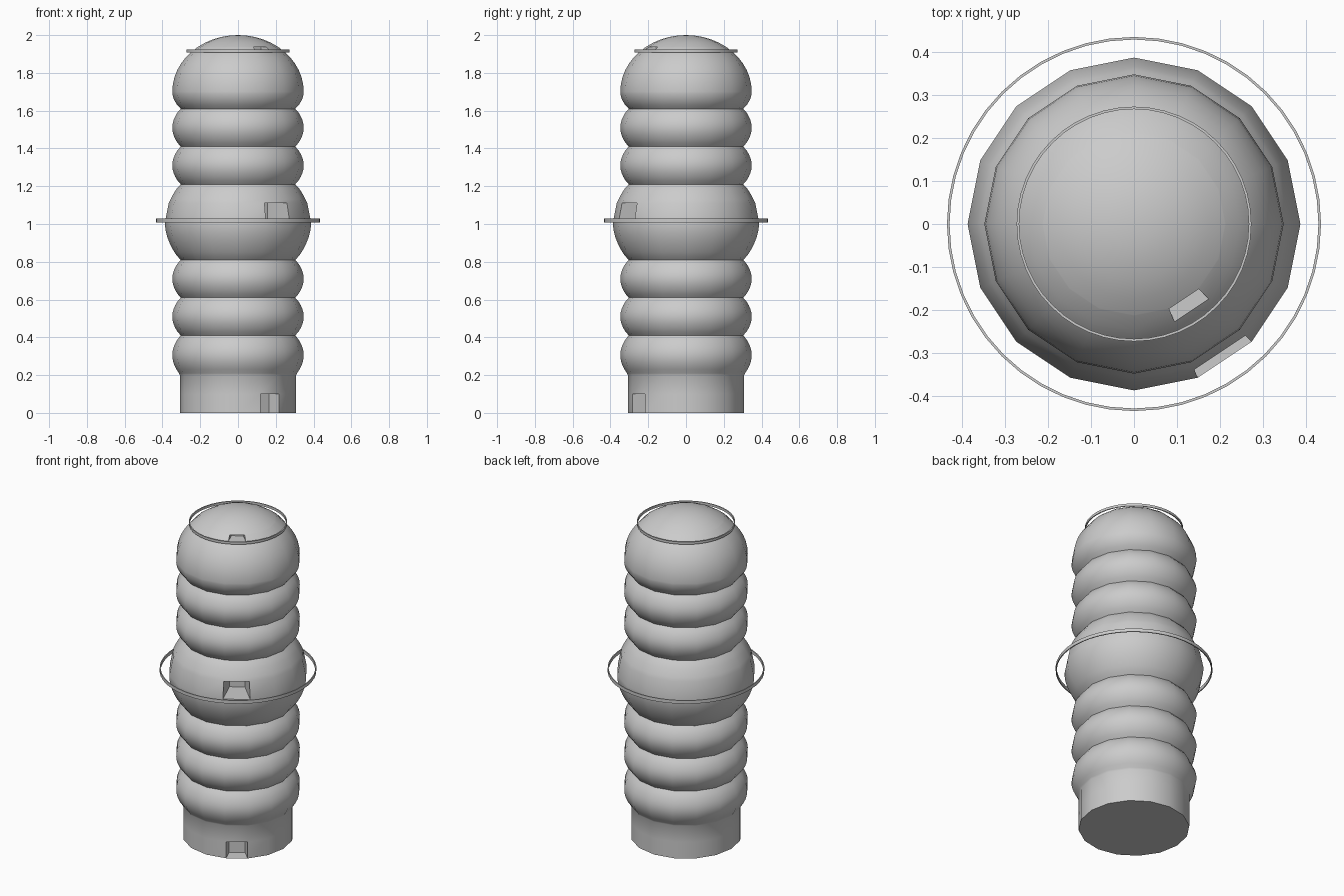
import bpy, bmesh
from math import sin, cos, pi, sqrt

if "Cube" in bpy.data.objects:
    bpy.data.objects.remove(bpy.data.objects["Cube"])

SIDES = 16
DOOR_SIDE = 13                      # facet holding the openings (front right)
OPENINGS = [(0.0, 0.10, 0.75), (1.01, 1.11, 0.6), (1.912, 1.937, 0.8)]  # z0, z1, depth scale


def finish(bm, name, angle):
    bmesh.ops.recalc_face_normals(bm, faces=bm.faces)
    me = bpy.data.meshes.new(name)
    bm.to_mesh(me)
    bm.free()
    ob = bpy.data.objects.new(name, me)
    bpy.context.collection.objects.link(ob)
    bpy.ops.object.select_all(action='DESELECT')
    ob.select_set(True)
    bpy.context.view_layer.objects.active = ob
    bpy.ops.object.shade_smooth_by_angle(angle=angle)
    return ob


# Tower outline: plain base, stacked bulges, domed top
def bulge(z, z0, z1, amp):
    return 0.303 + amp * max(0.0, sin(pi * (z - z0) / (z1 - z0))) ** 0.8


def radius(z):
    if z <= 0.2:
        return 0.308
    for z0, z1, amp in [(0.2, 0.41, 0.045), (0.41, 0.61, 0.045), (0.61, 0.81, 0.045),
                        (0.81, 1.21, 0.084), (1.21, 1.41, 0.045), (1.41, 1.61, 0.045),
                        (1.61, 1.79, 0.045)]:
        if z < z1 and not (z0 == 1.61 and z > 1.70):
            return bulge(z, z0, z1, amp)
    return 0.348 * sqrt(max(0.0, 1 - ((z - 1.70) / 0.30) ** 2))


levels = {0.0, 0.1, 0.2}
levels |= {round(0.21 + 0.02 * i, 3) for i in range(75)}
levels |= {round(1.70 + 0.30 * sin(pi / 2 * i / 12), 3) for i in range(12)}
for a, b, s in OPENINGS:
    levels = {z for z in levels if not a < z < b} | {a, b}
levels = sorted(levels)

# Tower body with recessed openings
bm = bmesh.new()
ANG = [2 * pi * i / SIDES for i in range(SIDES)]
rings = [[bm.verts.new((radius(z) * cos(a), radius(z) * sin(a), z)) for a in ANG] for z in levels]
for j in range(len(levels) - 1):
    for i in range(SIDES):
        k = (i + 1) % SIDES
        quad = (rings[j][i], rings[j][k], rings[j + 1][k], rings[j + 1][i])
        depth = [s for a, b, s in OPENINGS if a == levels[j]]
        if i == DOOR_SIDE and depth:
            r = radius(levels[j + 1]) * depth[0]
            inner = [bm.verts.new((r * cos(ANG[n]), r * sin(ANG[n]), z))
                     for n, z in ((i, levels[j]), (k, levels[j]), (k, levels[j + 1]), (i, levels[j + 1]))]
            bm.faces.new(inner)
            for m in range(4):
                n = (m + 1) % 4
                bm.faces.new((quad[m], quad[n], inner[n], inner[m]))
        else:
            bm.faces.new(quad)
top = bm.verts.new((0, 0, 2.0))
base = bm.verts.new((0, 0, 0))
for i in range(SIDES):
    k = (i + 1) % SIDES
    bm.faces.new((rings[-1][i], rings[-1][k], top))
    bm.faces.new((rings[0][k], rings[0][i], base))
finish(bm, "tower_body", 0.7)


# Thin railing hoops
def hoop(name, r, z, height, thick=0.006, seg=48):
    bm = bmesh.new()
    sect = [(r, z - height / 2), (r, z + height / 2), (r - thick, z + height / 2), (r - thick, z - height / 2)]
    vs = [[bm.verts.new((p * cos(2 * pi * i / seg), p * sin(2 * pi * i / seg), q)) for p, q in sect]
          for i in range(seg)]
    for i in range(seg):
        a, b = vs[i], vs[(i + 1) % seg]
        for m in range(4):
            n = (m + 1) % 4
            bm.faces.new((a[m], b[m], b[n], a[n]))
    finish(bm, name, 0.6)


hoop("middle_railing", 0.435, 1.018, 0.02)
hoop("top_railing", 0.273, 1.915, 0.015)
